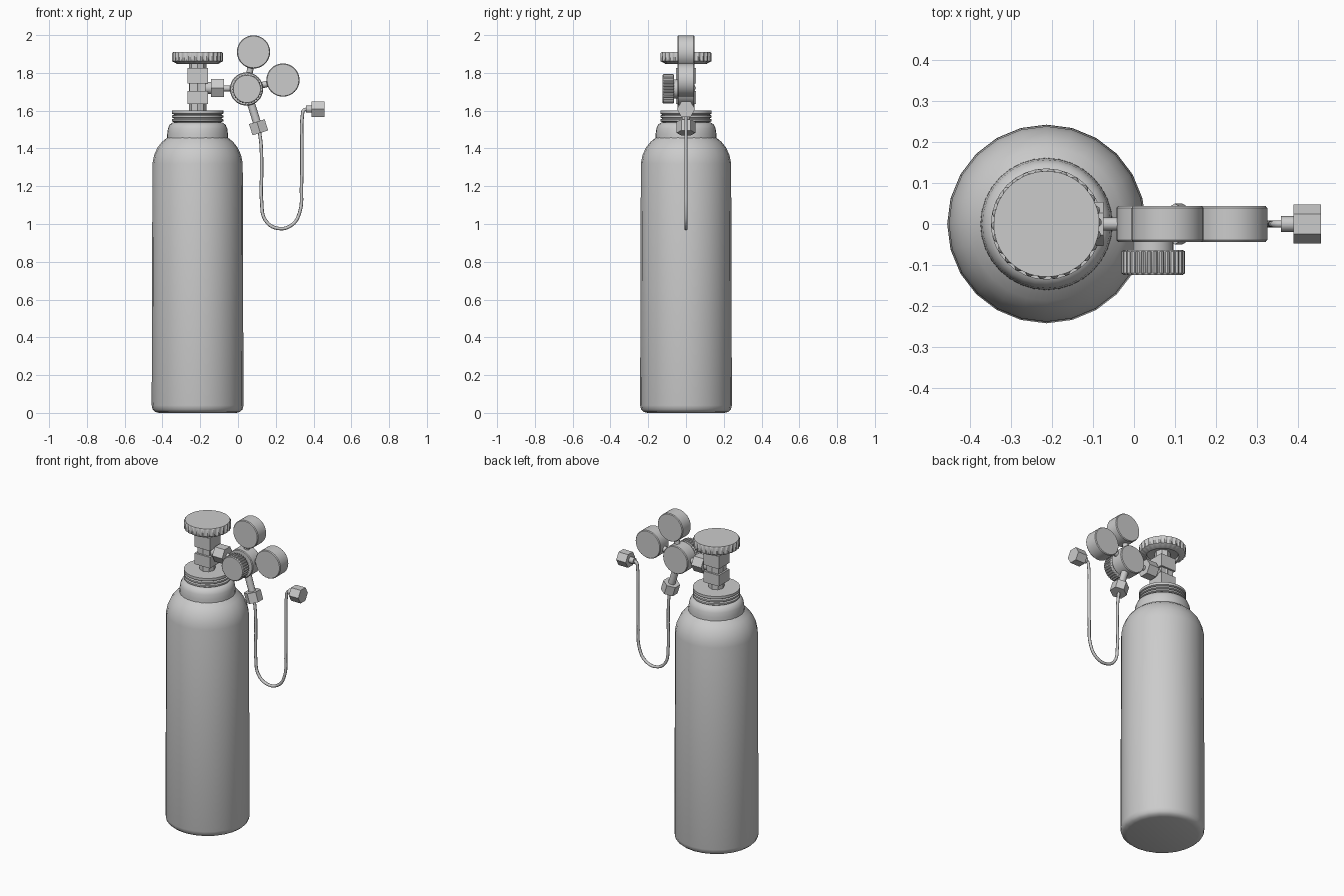
import bpy, bmesh, math
from mathutils import Vector, Quaternion

if "Cube" in bpy.data.objects:
    bpy.data.objects.remove(bpy.data.objects["Cube"])

grey = bpy.data.materials.new("plain_grey")
grey.diffuse_color = (0.6, 0.6, 0.6, 1)
grey.use_nodes = True
grey.node_tree.nodes["Principled BSDF"].inputs["Base Color"].default_value = grey.diffuse_color
BX = -0.214          # bottle axis


def finish(obj, angle=35):
    obj.data.materials.append(grey)
    bpy.ops.object.select_all(action='DESELECT')
    obj.select_set(True)
    bpy.context.view_layer.objects.active = obj
    bpy.ops.object.shade_smooth_by_angle(angle=math.radians(angle))
    return obj


def lathe(name, profile, origin, direction=(0, 0, 1), sides=32, teeth=0, depth=0.05):
    """Spin (radius, height) points round an axis, closing both ends.
    With teeth, the widest rings get grip notches."""
    if teeth:
        sides = teeth * 4
    widest = max(r for r, h in profile)
    bm = bmesh.new()
    rings = []
    for r, h in profile:
        ring = []
        for k in range(sides):
            notch = teeth and k % 4 >= 2 and r > widest * 0.96
            rr = r * (1 - depth) if notch else r
            a = 2 * math.pi * k / sides
            ring.append(bm.verts.new((rr * math.cos(a), rr * math.sin(a), h)))
        rings.append(ring)
    for low, high in zip(rings, rings[1:]):
        for k in range(sides):
            j = (k + 1) % sides
            bm.faces.new((low[k], low[j], high[j], high[k]))
    bm.faces.new(rings[0][::-1])
    bm.faces.new(rings[-1])
    bmesh.ops.recalc_face_normals(bm, faces=bm.faces)
    mesh = bpy.data.meshes.new(name)
    bm.to_mesh(mesh)
    bm.free()
    obj = bpy.data.objects.new(name, mesh)
    bpy.context.collection.objects.link(obj)
    d = Vector(direction)
    obj.rotation_mode = 'QUATERNION'
    obj.rotation_quaternion = Quaternion() if d.z > 0.999 else d.to_track_quat('Z', 'Y')
    obj.location = origin
    return finish(obj)


def rod(name, a, b, r, sides=16):
    a, b = Vector(a), Vector(b)
    return lathe(name, [(r, 0), (r, (b - a).length)], a, (b - a).normalized(), sides)


def nut(name, centre, direction, r, length):
    """Hexagonal nut centred on a point."""
    h = length / 2
    return lathe(name, [(r, -h), (r, h)], centre, direction, 6)


def block(name, width, z0, z1):
    """Square valve block on the bottle axis."""
    bpy.ops.mesh.primitive_cube_add(size=1, location=(BX, 0, (z0 + z1) / 2))
    obj = bpy.context.object
    obj.name = name
    obj.scale = (width, width, z1 - z0)
    return finish(obj)


# Bottle, neck collar and threaded ring
lathe("bottle", [(0.205, 0), (0.225, 0.006), (0.238, 0.018), (0.243, 0.04), (0.239, 1.32),
                 (0.230, 1.365), (0.212, 1.405), (0.188, 1.435), (0.155, 1.462)],
      (BX, 0, 0), sides=24)
lathe("neck_collar", [(0.162, 1.44), (0.161, 1.475), (0.157, 1.505), (0.148, 1.526),
                      (0.130, 1.538)], (BX, 0, 0), sides=32)
thread = [(0.120, 1.53)]
for i in range(3):
    z = 1.54 + 0.02 * i
    thread += [(0.126, z), (0.136, z + 0.004), (0.136, z + 0.014), (0.126, z + 0.018)]
thread[-1] = (0.136, 1.60)
lathe("threaded_ring", thread, (BX, 0, 0), sides=32)

# Valve post
lathe("valve_stem", [(0.046, 1.59), (0.046, 1.87)], (BX, 0, 0), sides=8)
block("lower_valve_block", 0.108, 1.635, 1.705)
block("valve_core", 0.084, 1.70, 1.75)
block("upper_valve_block", 0.108, 1.745, 1.825)

# Handwheel with hollow underside
lathe("handwheel", [(0.05, 1.868), (0.09, 1.862), (0.094, 1.846), (0.106, 1.846), (0.135, 1.862),
                    (0.135, 1.904), (0.129, 1.911)], (BX, 0, 0), teeth=26)

# Outlet from the valve to the regulator
rod("valve_outlet", (BX, 0, 1.72), (-0.14, 0, 1.72), 0.032)
nut("outlet_nut", (-0.109, 0, 1.72), (1, 0, 0), 0.054, 0.07)
rod("outlet_pipe", (-0.08, 0, 1.718), (0, 0, 1.718), 0.016)


def drum(name, x, z, r=0.088, half=0.044):
    """Round housing facing front and back with softened rims."""
    return lathe(name, [(r - 0.004, -half), (r, -half + 0.005), (r, half - 0.005), (r - 0.004, half)],
                 (x, 0, z), (0, -1, 0), 32)


# Regulator, its knob and two gauges
REG = (0.045, 0, 1.715)
drum("regulator_body", REG[0], REG[2])
rod("knob_neck", (0.047, -0.04, 1.715), (0.047, -0.07, 1.715), 0.05, 24)
lathe("regulator_knob", [(0.072, 0.064), (0.078, 0.067), (0.078, 0.120), (0.072, 0.125)],
      (0.047, 0, 1.715), (0, -1, 0), teeth=30, depth=0.06)
for label, x, z in (("upper", 0.082, 1.911), ("side", 0.238, 1.762)):
    drum(label + "_gauge", x, z)
    rod(label + "_gauge_stem", REG, (x, 0, z), 0.017)

# Down tube and hose nut
down = Vector((0.063, 0, -0.203)).normalized()
rod("down_tube", REG, (0.107, 0, 1.515), 0.021)
nut("hose_nut", (0.109, 0, 1.512), down, 0.05, 0.062)

# Hanging hose
path = [(0.112, 1.50), (0.122, 1.42), (0.125, 1.28), (0.125, 1.12), (0.145, 1.02),
        (0.21, 0.977), (0.285, 0.995), (0.326, 1.06), (0.336, 1.2), (0.338, 1.42),
        (0.341, 1.575), (0.348, 1.602), (0.37, 1.608)]
curve = bpy.data.curves.new("hose", 'CURVE')
curve.dimensions = '3D'
curve.bevel_depth = 0.009
curve.bevel_resolution = 2
curve.resolution_u = 6
curve.use_fill_caps = True
spline = curve.splines.new('BEZIER')
spline.bezier_points.add(len(path) - 1)
for p, (x, z) in zip(spline.bezier_points, path):
    p.co = (x, 0, z)
    p.handle_left_type = p.handle_right_type = 'AUTO'
hose = bpy.data.objects.new("hose", curve)
bpy.context.collection.objects.link(hose)
bpy.ops.object.select_all(action='DESELECT')
hose.select_set(True)
bpy.context.view_layer.objects.active = hose
bpy.ops.object.convert(target='MESH')
finish(bpy.context.object, 60)

# Hose end fitting
rod("end_collar", (0.36, 0, 1.608), (0.395, 0, 1.608), 0.019)
nut("end_nut", (0.4235, 0, 1.608), (1, 0, 0), 0.048, 0.067)
